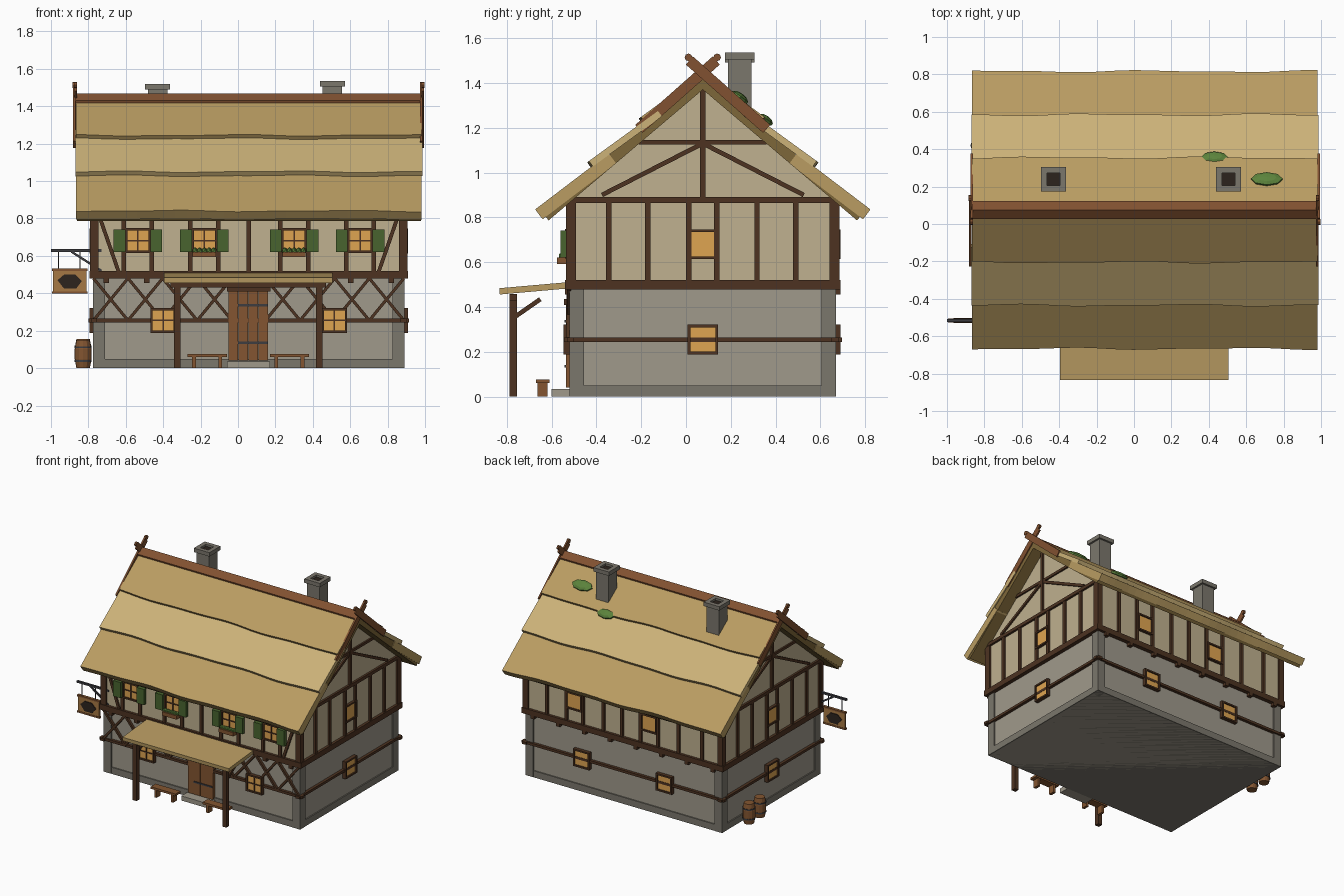
import bpy, bmesh, math
from mathutils import Vector, Matrix

if "Cube" in bpy.data.objects:
    bpy.data.objects.remove(bpy.data.objects["Cube"])

CX, CY = 0.057, 0.075                      # house centre
XL, XR, YF, YB = -0.765, 0.88, -0.51, 0.66  # ground floor wall planes
PAL = dict(stone=(158, 152, 138), trim=(122, 118, 108), plaster=(190, 175, 142), timber=(78, 54, 38),
           straw=(184, 155, 98), straw2=(203, 177, 120), under=(125, 103, 60), wood=(130, 86, 52),
           ridge=(128, 82, 52), glow=(222, 163, 82), green=(74, 100, 50), moss=(92, 130, 62),
           iron=(62, 62, 66), board=(165, 120, 70), dark=(48, 40, 35))


def mat(key):
    m = bpy.data.materials.get(key)
    if not m:
        m = bpy.data.materials.new(key)
        m.diffuse_color = [(c / 255) ** 2.2 for c in PAL[key]] + [1]
        m.use_nodes = True
        m.node_tree.nodes["Principled BSDF"].inputs["Base Color"].default_value = m.diffuse_color
    return m


def pt(face, u, z, o):
    """Point on a wall face: u along the wall, z up, o outward."""
    return Vector({'F': (u, YF - o, z), 'B': (u, YB + o, z), 'L': (XL - o, u, z), 'R': (XR + o, u, z)}[face])


class Part:
    def __init__(self, name, color):
        self.name, self.color, self.bm = name, color, bmesh.new()

    def box(self, x0, x1, y0, y1, z0, z1):
        m = Matrix.Translation(((x0 + x1) / 2, (y0 + y1) / 2, (z0 + z1) / 2)) @ Matrix.Diagonal(
            (abs(x1 - x0), abs(y1 - y0), abs(z1 - z0), 1))
        bmesh.ops.create_cube(self.bm, size=1, matrix=m)
        return self

    def fbox(self, face, u0, u1, z0, z1, o0, o1):
        a, b = pt(face, u0, z0, o0), pt(face, u1, z1, o1)
        return self.box(a.x, b.x, a.y, b.y, a.z, b.z)

    def bar(self, p, q, n, w, t):
        """Beam p to q, width w in plane, thickness t along n."""
        p, q, n = Vector(p), Vector(q), Vector(n)
        d = (q - p).normalized()
        s = d.cross(n).normalized()
        n = s.cross(d)
        rot = Matrix((d, s, n)).transposed().to_4x4()
        bmesh.ops.create_cube(self.bm, size=1, matrix=Matrix.Translation((p + q) / 2) @ rot @ Matrix.Diagonal(
            ((q - p).length, w, t, 1)))
        return self

    def fbar(self, face, u0, z0, u1, z1, w, o, t=0.025):
        return self.bar(pt(face, u0, z0, o), pt(face, u1, z1, o), (0, 1, 0) if face in 'FB' else (1, 0, 0), w, t)

    def prism(self, pts, vec):
        f = self.bm.faces.new([self.bm.verts.new(p) for p in pts])
        r = bmesh.ops.extrude_face_region(self.bm, geom=[f])
        bmesh.ops.translate(self.bm, vec=vec, verts=[v for v in r['geom'] if isinstance(v, bmesh.types.BMVert)])
        return self

    def done(self):
        bmesh.ops.recalc_face_normals(self.bm, faces=self.bm.faces)
        me = bpy.data.meshes.new(self.name)
        self.bm.to_mesh(me)
        self.bm.free()
        ob = bpy.data.objects.new(self.name, me)
        me.materials.append(mat(self.color))
        bpy.context.collection.objects.link(ob)
        return ob


# Ground floor with raised corners and plinth
Part('ground_floor', 'stone').box(XL, XR, YF, YB, 0, 0.49).done()
corners = Part('stone_corners', 'trim')
for x0, x1 in ((XL - .01, XL + .055), (XR - .055, XR + .01)):
    for y0, y1 in ((YF - .01, YF + .055), (YB - .055, YB + .01)):
        corners.box(x0, x1, y0, y1, 0, 0.485)
corners.box(XL - .009, XR + .009, YF - .009, YB + .009, 0, 0.05).done()

# Upper floor and gable
E = 0.01
Part('upper_floor', 'plaster').box(XL - E, XR + E, YF - E, YB + E, 0.49, 0.885).prism(
    [(XL - E, YF - E, .88), (XL - E, YB + E, .88), (XL - E, CY, 1.385)], (XR - XL + 2 * E, 0, 0)).done()

# Timber frame
tim = Part('timber_frame', 'timber')
studs = {'F': [-.61, -.46, -.255, -.105, .058, .225, .375, .58, .725],
         'B': [.705, .54, .40, .226, .07, -.09, -.236, -.41, -.61]}
studs['L'] = studs['R'] = [-.344, -.17, .013, .137, .317, .49]
for f in 'FBLR':
    a, b = (XL, XR) if f in 'FB' else (YF, YB)
    tim.fbox(f, a - .03, b + .03, .478, .52, -.01, .03)       # sill beam
    tim.fbox(f, a - .026, b + .026, .865, .89, -.01, .026)    # wall plate
    tim.fbox(f, a - .035, b + .035, .245, .264, -.01, .022)   # rail
    for u in studs[f]:
        tim.fbox(f, u - .012, u + .012, .5, .88, 0, .024)
    for u in (a - .008, b + .008):
        tim.fbox(f, u - .016, u + .016, .5, .88, -.02, .025)
    if f in 'FB':                                             # joist ends
        for i in range(8):
            u = a + .06 + i * (b - a - .12) / 7
            tim.fbox(f, u - .015, u + .015, .455, .48, 0, .03)
    else:                                                     # gable frame
        tim.fbox(f, CY - .013, CY + .013, .88, 1.38, 0, .024)
        tim.fbox(f, CY - .285, CY + .285, 1.125, 1.145, 0, .022)
        for s in (-1, 1):
            tim.fbar(f, CY, 1.13, CY + s * .45, .9, .02, .01)
for s in (-1, 1):                                             # front braces
    tim.fbar('F', CX + s * .815, .86, CX + s * .69, .5, .02, .01)
    for i in range(4):
        u0, u1 = CX + s * (.09 + i * .185), CX + s * (.275 + i * .185)
        tim.fbar('F', u0, .255, u1, .48, .016, .012, .02).fbar('F', u0, .48, u1, .255, .016, .014, .02)
tim.done()

# Windows
glass, frame = Part('window_panes', 'glow'), Part('window_frames', 'timber')


def window(f, u, z, o, cross=False, w=.062, h=.06):
    glass.fbox(f, u - w, u + w, z - h, z + h, o - .02, o + .008)
    for s in (-1, 1):
        frame.fbox(f, u + s * w - .006, u + s * w + .006, z - h - .006, z + h + .006, o - .01, o + .018)
        frame.fbox(f, u - w, u + w, z + s * h - .006, z + s * h + .006, o - .01, o + .018)
    if cross:
        frame.fbox(f, u - .004, u + .004, z - h, z + h, o, o + .013)
        frame.fbox(f, u - w, u + w, z - .004, z + .004, o, o + .013)


FRONT = (-.535, -.18, .30, .653)
for u in FRONT:
    window('F', u, .682, .012, True)
for u in (-.40, .515):
    window('F', u, .255, .018, True)
for u in (.407, -.293):
    window('B', u, .255, .012)
for u in (.47, -.163):
    window('B', u, .68, .012)
for f in 'LR':
    window(f, CY, .255, .012)
    window(f, CY, .68, .012)
glass.done(), frame.done()

# Shutters and flower boxes
sh = Part('shutters', 'green')
for u in FRONT:
    for s in (-1, 1):
        sh.fbox('F', u + s * .067, u + s * .13, .622, .742, .024, .05)
sh.done()
fb, fl = Part('flower_boxes', 'wood'), Part('flowers', 'moss')
for u in FRONT[1:3]:
    fb.fbox('F', u - .062, u + .062, .593, .622, .02, .065)
    for i in range(5):
        bmesh.ops.create_icosphere(fl.bm, subdivisions=1, radius=.017,
                                   matrix=Matrix.Translation(pt('F', u - .05 + i * .025, .628, .043)))
fb.done(), fl.done()

# Thatch roof: wavy layers on both slopes
def thatch(name, color, s, d0, z0, d1, z1, t, x0, x1, amp, ph):
    p, n, rings = Part(name, color), 28, []
    k = Vector((d1 - d0, z0 - z1)).normalized()
    for i in range(n + 1):
        x = x0 + (x1 - x0) * i / n
        w = amp * (math.sin(x * 7 + ph) + .6 * math.sin(x * 13 + ph * 2))
        prof = [(d0, z0), (d1 + w * k.x, z1 - w * k.y), (d1 + w * k.x - t * k.y, z1 - w * k.y - t * k.x),
                (d0 - (t * k.y if d0 else 0), z0 - t * (k.x if d0 else 1.2))]
        rings.append([p.bm.verts.new((x, CY + s * d, z)) for d, z in prof])
    for a, b in zip(rings, rings[1:]):
        for j in range(4):
            p.bm.faces.new((a[j], a[j - 1], b[j - 1], b[j]))
    p.bm.faces.new(rings[0]), p.bm.faces.new(rings[-1])
    p.done()


for s, side in ((-1, 'front'), (1, 'back')):
    thatch(side + '_roof_base', 'under', s, 0, 1.43, .72, .825, .05, -.862, .978, 0, 0)
    thatch(side + '_thatch_low', 'straw', s, .42, 1.085, .742, .84, .055, -.866, .982, .005, 1)
    thatch(side + '_thatch_mid', 'straw2', s, .2, 1.275, .51, 1.05, .03, -.87, .986, .005, 3)
    thatch(side + '_thatch_top', 'straw', s, 0, 1.45, .28, 1.245, .03, -.866, .982, .005, 5)

# Ridge cap and crossed gable boards
Part('ridge_cap', 'ridge').prism([(-.872, CY + y, z) for y, z in (
    (-.048, 1.43), (0, 1.468), (.048, 1.43), (.04, 1.405), (0, 1.435), (-.04, 1.405))], (1.858, 0, 0)).done()
bb = Part('gable_boards', 'ridge')
for gx, o in ((-.872, -1), (.984, 1)):
    for s in (-1, 1):
        x = gx + s * .004
        bb.bar((x, CY + s * .285, 1.195), (x, CY - s * .06, 1.50), (1, 0, 0), .048, .012)
        bmesh.ops.create_cone(bb.bm, cap_ends=True, segments=8, radius1=.017, radius2=.017, depth=.016,
                              matrix=Matrix.Translation((x, CY - s * .064, 1.514)) @ Matrix.Rotation(math.pi / 2, 4, 'Y'))
bb.done()

# Chimneys
ch, hole = Part('chimneys', 'trim'), Part('chimney_flues', 'dark')
for x, top in ((-.43, 1.525), (.505, 1.54)):
    y = .24
    ch.box(x - .052, x + .052, y - .052, y + .052, 1.1, top - .03)
    for s in (-1, 1):
        ch.box(x + s * .034, x + s * .066, y - .066, y + .066, top - .035, top - .005)
        ch.box(x - .034, x + .034, y + s * .034, y + s * .066, top - .035, top - .005)
    hole.box(x - .035, x + .035, y - .035, y + .035, top - .04, top - .02)
ch.done(), hole.done()

# Moss patches on the back slope
moss = Part('moss', 'moss')
for x, y, z, r in ((.43, .355, 1.235, .075), (.71, .24, 1.335, .088)):
    bmesh.ops.create_uvsphere(moss.bm, u_segments=8, v_segments=5, radius=1, matrix=Matrix.Translation((x, y, z))
                              @ Matrix.Rotation(-.63, 4, 'X') @ Matrix.Diagonal((r, r * .5, .02, 1)))
moss.done()

# Door, lintel and step
door = Part('door', 'wood')
for i in range(4):
    door.fbox('F', -.05 + i * .0535, 0.001 + i * .0535, .04, .415, 0, .026)
door.done()
Part('door_lintel', 'timber').fbox('F', -.06, .175, .41, .435, 0, .035).done()
hin = Part('door_hinges', 'iron')
for z in (.13, .33):
    hin.fbox('F', .0, .16, z, z + .012, .02, .031)
hin.done()
Part('door_step', 'stone').box(-.06, .17, -.6, -.51, 0, .035).done()

# Porch canopy, posts and benches
Part('porch_roof', 'straw').bar((.055, -.832, .47), (.055, -.525, .497), (0, 0, 1), .9, .028).done()
porch = Part('porch_frame', 'timber').box(-.36, .47, -.787, -.753, .43, .458)
for x in (-.325, .435):
    porch.box(x - .017, x + .017, -.787, -.753, 0, .45)
    porch.bar((x, -.765, .355), (x, -.65, .435), (1, 0, 0), .02, .022)
porch.done()
bench = Part('benches', 'wood')
for x in (-.165, .275):
    bench.box(x - .105, x + .105, -.67, -.61, .06, .076)
    for s in (-.07, .07):
        bench.box(x + s - .01, x + s + .01, -.663, -.617, 0, .06)
bench.done()

# Barrels
bar, hoop = Part('barrels', 'wood'), Part('barrel_hoops', 'iron')
for y, k in ((.42, 1), (.29, .97)):
    for z0, z1, r0, r1 in ((0, .05, .036, .045), (.05, .105, .045, .045), (.105, .155, .045, .036)):
        bmesh.ops.create_cone(bar.bm, cap_ends=True, segments=12, radius1=r0, radius2=r1, depth=(z1 - z0) * k,
                              matrix=Matrix.Translation((-.828, y, (z0 + z1) / 2 * k)))
    for z in (.04, .115):
        bmesh.ops.create_cone(hoop.bm, cap_ends=True, segments=12, radius1=.046, radius2=.046, depth=.01,
                              matrix=Matrix.Translation((-.828, y, z * k)))
bar.done(), hoop.done()

# Hanging sign
br = Part('sign_bracket', 'iron').box(-1, -.73, -.524, -.508, .622, .636)
br.bar((-.89, -.516, .622), (-.73, -.516, .52), (0, 1, 0), .012, .012)
for x in (-.96, -.845):
    br.box(x - .003, x + .003, -.519, -.513, .53, .625)
br.done()
Part('sign_board', 'board').box(-.99, -.81, -.524, -.508, .405, .525).done()
Part('sign_edges', 'wood').box(-.995, -.805, -.527, -.505, .398, .41).box(-.995, -.805, -.527, -.505, .52, .532).done()
Part('sign_emblem', 'dark').prism([(x, -.53, z) for x, z in (
    (-.965, .47), (-.93, .5), (-.87, .5), (-.835, .465), (-.865, .425), (-.93, .425))], (0, .028, 0)).done()
